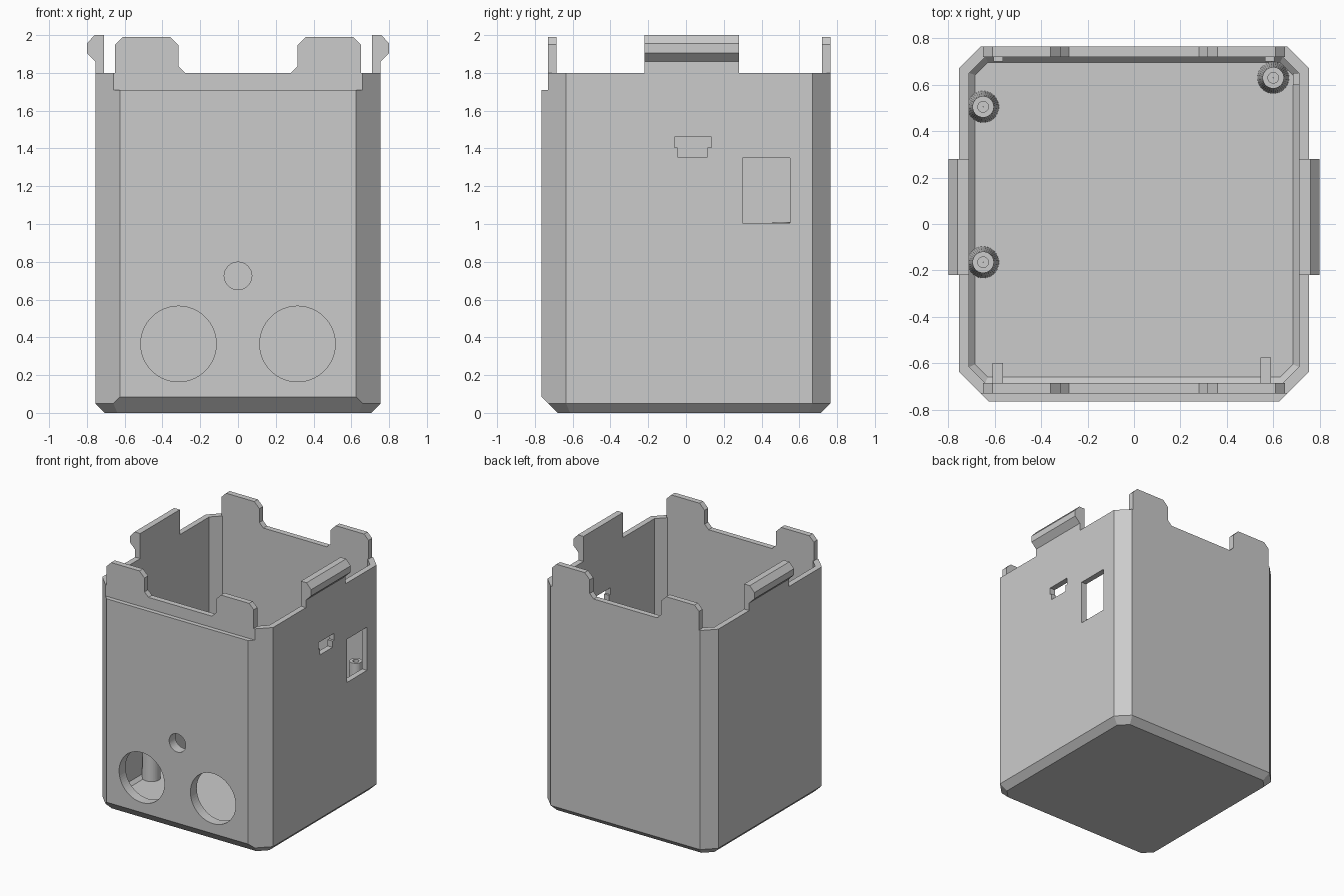
import bpy
import bmesh
from math import cos, sin, tau

cube = bpy.data.objects.get("Cube")
if cube:
    bpy.data.objects.remove(cube, do_unlink=True)

grey = bpy.data.materials.new("light grey plastic")
grey.use_nodes = True
colour = (0.6, 0.6, 0.6, 1)
grey.diffuse_color = colour
grey.node_tree.nodes["Principled BSDF"].inputs["Base Color"].default_value = colour


def loft(name, rings, closed=False):
    """Skin matching rings of points; cap the ends or join last to first."""
    bm = bmesh.new()
    loops = [[bm.verts.new(p) for p in ring] for ring in rings]
    n = len(loops[0])
    pairs = list(zip(loops, loops[1:]))
    if closed:
        pairs.append((loops[-1], loops[0]))
    else:
        bm.faces.new(loops[0])
        bm.faces.new(loops[-1])
    for a, b in pairs:
        for i in range(n):
            j = (i + 1) % n
            bm.faces.new((a[i], a[j], b[j], b[i]))
    bmesh.ops.recalc_face_normals(bm, faces=bm.faces)
    mesh = bpy.data.meshes.new(name)
    bm.to_mesh(mesh)
    bm.free()
    mesh.materials.append(grey)
    obj = bpy.data.objects.new(name, mesh)
    bpy.context.collection.objects.link(obj)
    return obj


def octagon(x, front, back, cut, z):
    return [(x, front + cut, z), (x, back - cut, z), (x - cut, back, z),
            (cut - x, back, z), (-x, back - cut, z), (-x, front + cut, z),
            (cut - x, front, z), (x - cut, front, z)]


def along_x(name, outline, x0, x1):
    return loft(name, [[(x, y, z) for y, z in outline] for x in (x0, x1)])


def along_y(name, outline, y0, y1):
    return loft(name, [[(x, y, z) for x, z in outline] for y in (y0, y1)])


def rect(a0, a1, b0, b1):
    return [(a0, b0), (a1, b0), (a1, b1), (a0, b1)]


def circle(x, z, r, n=64):
    return [(x + r * cos(tau * i / n), z + r * sin(tau * i / n)) for i in range(n)]


def combine(target, tool, operation):
    """Apply a boolean and remove the helper."""
    mod = target.modifiers.new("cut", "BOOLEAN")
    mod.operation = operation
    mod.solver = "EXACT"
    mod.object = tool
    tool.hide_render = True
    graph = bpy.context.evaluated_depsgraph_get()
    mesh = bpy.data.meshes.new_from_object(target.evaluated_get(graph))
    target.modifiers.clear()
    target.data = mesh
    bpy.data.objects.remove(tool, do_unlink=True)


# Case with chamfered base and corners, plus thicker front panel
TOP = 1.80
case = loft("case", [octagon(0.705, -0.68, 0.715, 0.066, 0),
                     octagon(0.755, -0.73, 0.765, 0.095, 0.05),
                     octagon(0.755, -0.73, 0.765, 0.095, TOP)])
panel = loft("front_panel", [[(x, y, z) for x, z in rect(-w, w, low, 1.71)]
                             for w, y, low in ((0.66, -0.71, 0.05),
                                               (0.66, -0.73, 0.05),
                                               (0.625, -0.765, 0.085))])
combine(case, panel, "UNION")

# Hollow interior with chamfered floor edge
cavity = loft("cavity", [octagon(0.685, -0.66, 0.697, 0.055, 0.045),
                         octagon(0.71, -0.685, 0.72, 0.069, 0.07),
                         octagon(0.71, -0.685, 0.72, 0.069, 1.9)])
combine(case, cavity, "DIFFERENCE")

# Round front openings
for x, z, r in ((-0.315, 0.365, 0.2), (0.315, 0.365, 0.2), (0, 0.725, 0.073)):
    combine(case, along_y("round_cutter", circle(x, z, r), -0.9, -0.6), "DIFFERENCE")

# Side window and stepped port
port = [(-0.045, 1.355), (0.115, 1.355), (0.115, 1.405), (0.135, 1.405),
        (0.135, 1.46), (-0.06, 1.46), (-0.06, 1.405), (-0.045, 1.405)]
for outline in (rect(0.3, 0.55, 1.005, 1.35), port):
    combine(case, along_x("side_cutter", outline, 0.6, 0.9), "DIFFERENCE")

# Upright tabs on the front and back walls, hooked clips on the side walls
tab = [(0.28, TOP), (0.65, TOP), (0.65, 1.95), (0.61, 1.99),
       (0.36, 1.99), (0.315, 1.945), (0.315, 1.835)]
clip = [(0.71, TOP), (0.755, TOP), (0.755, 1.86), (0.80, 1.905),
        (0.80, 1.955), (0.76, 2.0), (0.71, 2.0)]
for side, s in (("left", 1), ("right", -1)):
    for end, y0, y1 in (("front", -0.73, -0.685), ("back", 0.72, 0.765)):
        along_y(f"{end}_{side}_tab", [(s * x, z) for x, z in tab], y0, y1)
    along_y(f"{side}_clip", [(s * x, z) for x, z in clip], -0.22, 0.28)

# Tapered hollow screw posts
for i, (x, y) in enumerate(((-0.65, 0.505), (-0.65, -0.165), (0.6, 0.63))):
    profile = ((0.068, 0.04), (0.046, 1.01), (0.023, 1.01), (0.023, 0.6), (0.001, 0.6),
               (0.001, 0.04))
    loft(f"screw_post_{i + 1}",
         [[(px, py, z) for px, py in circle(x, y, r, 40)] for r, z in profile], True)

# Small locating ribs along the inner walls
for name, x0, x1, y0, y1 in (("front_right_rib", -0.61, -0.565, -0.69, -0.60),
                             ("front_left_rib", 0.545, 0.59, -0.69, -0.575),
                             ("back_right_rib", -0.605, -0.565, 0.70, 0.725),
                             ("back_left_rib", 0.565, 0.605, 0.70, 0.725),
                             ("side_rib", 0.685, 0.715, 0.60, 0.65)):
    along_y(name, rect(x0, x1, 0.045, 0.2), y0, y1)
